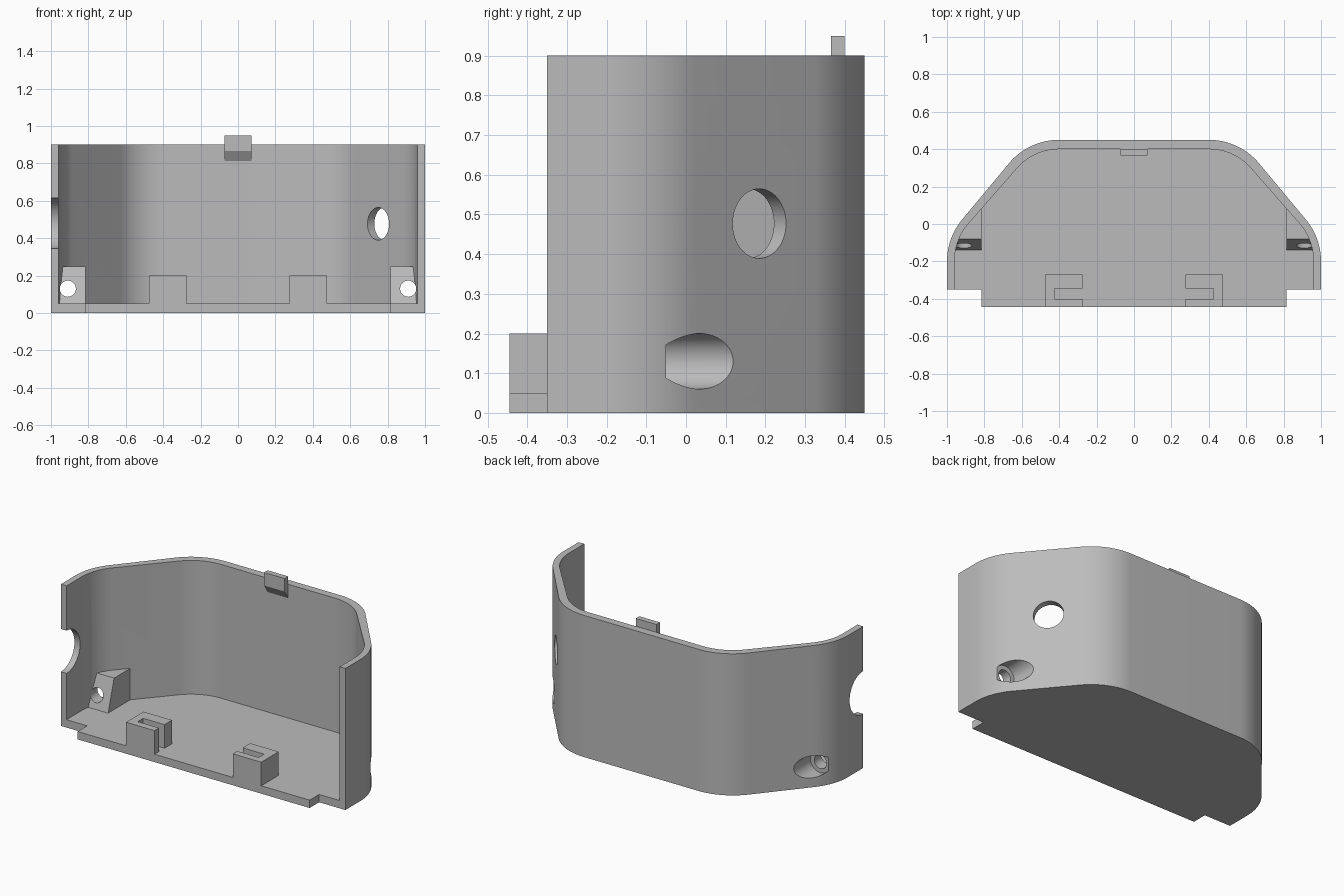
import bpy, math
from math import cos, sin, pi
from mathutils import Matrix, Vector

old = bpy.data.objects.get("Cube")
if old:
    bpy.data.objects.remove(old, do_unlink=True)

grey = bpy.data.materials.new("plain grey")
grey.use_nodes = True
grey.diffuse_color = (0.5, 0.5, 0.5, 1)
grey.node_tree.nodes["Principled BSDF"].inputs["Base Color"].default_value = grey.diffuse_color


def prism(name, outline, low, high, axis="Z"):
    """Extrude an outline along Z (outline is x, y) or X (outline is y, z)."""
    place = (lambda a, b, h: (a, b, h)) if axis == "Z" else (lambda a, b, h: (h, a, b))
    n = len(outline)
    verts = [place(a, b, h) for h in (low, high) for a, b in outline]
    faces = [tuple(reversed(range(n))), tuple(range(n, 2 * n))]
    faces += [(i, (i + 1) % n, n + (i + 1) % n, n + i) for i in range(n)]
    mesh = bpy.data.meshes.new(name)
    mesh.from_pydata(verts, [], faces)
    mesh.materials.append(grey)
    obj = bpy.data.objects.new(name, mesh)
    bpy.context.collection.objects.link(obj)
    return obj


def box(name, x, y, z):
    return prism(name, [(x[0], y[0]), (x[1], y[0]), (x[1], y[1]), (x[0], y[1])], *z)


def cylinder(name, start, end, radius):
    """Round cutter running between two points."""
    start, end = Vector(start), Vector(end)
    ring = [(radius * cos(2 * pi * i / 48), radius * sin(2 * pi * i / 48)) for i in range(48)]
    obj = prism(name, ring, 0, (end - start).length)
    turn = (end - start).to_track_quat("Z", "Y").to_matrix().to_4x4()
    obj.data.transform(Matrix.Translation(start) @ turn)
    return obj


def combine(obj, tool, operation):
    """Apply a boolean and remove the tool."""
    mod = obj.modifiers.new(operation.lower(), "BOOLEAN")
    mod.operation, mod.solver, mod.object = operation, "EXACT", tool
    bpy.context.view_layer.update()
    result = bpy.data.meshes.new_from_object(
        obj.evaluated_get(bpy.context.evaluated_depsgraph_get()))
    obj.modifiers.clear()
    obj.data = result
    bpy.data.objects.remove(tool, do_unlink=True)


def shell_outline(side_radius, back_radius, front):
    """Half-octagon plan with rounded corners, counter-clockwise."""
    slope = math.atan2(0.25, 0.30)
    steps = 16
    half = [(1, front)] if side_radius == 0.35 else [(0.65 + side_radius, front)]
    for i in range(steps + 1):
        a = (pi / 2 - slope) * i / steps
        a = a * (math.radians(39.8) / (pi / 2 - slope))
        half.append((0.65 + side_radius * cos(a), -0.2 + side_radius * sin(a)))
    for i in range(steps + 1):
        a = math.radians(39.8 + 50.2 * i / steps)
        half.append((0.4 + back_radius * cos(a), 0.1 + back_radius * sin(a)))
    return half + [(-x, y) for x, y in reversed(half)]


# Hollow housing, open at the front and top
housing = prism("housing", shell_outline(0.35, 0.35, -0.35), 0, 0.9)
combine(housing, prism("cavity", shell_outline(0.31, 0.30, -0.6), 0.05, 1.0), "DIFFERENCE")

# Floor lip in front of the walls
combine(housing, box("lip", (-0.815, 0.815), (-0.445, -0.3), (0, 0.05)), "UNION")

# Screw lugs in the side corners, with a recessed bore from outside
for s in (-1, 1):
    lug = prism("lug", [(-0.146, 0.03), (-0.08, 0.25), (0.3, 0.25), (0.3, 0.03)],
                *sorted((s * 0.815, s * 1.1)), axis="X")
    combine(lug, prism("trim", shell_outline(0.33, 0.33, -0.35), -0.1, 0.5), "INTERSECT")
    combine(housing, lug, "UNION")
    x = s * 0.91
    combine(housing, cylinder("bore", (x, -0.05, 0.13), (x, 0.4, 0.13), 0.07), "DIFFERENCE")
    combine(housing, cylinder("screw_hole", (x, -0.3, 0.13), (x, 0.0, 0.13), 0.043), "DIFFERENCE")

# Round hole through the left slanted wall
centre, out = Vector((0.785, 0.185, 0.477)), Vector((0.768, 0.64, 0))
combine(housing, cylinder("cable_hole", centre - out * 0.15, centre + out * 0.15, 0.0875), "DIFFERENCE")

# Half-round notch in the front edge of the right wall
combine(housing, cylinder("notch", (-1.2, -0.35, 0.48), (-0.8, -0.35, 0.48), 0.136), "DIFFERENCE")

# Slotted catches on the floor, open toward the middle
for s, side in ((-1, "right"), (1, "left")):
    plan = [(0.275, -0.445), (0.475, -0.445), (0.475, -0.27), (0.275, -0.27),
            (0.275, -0.345), (0.425, -0.345), (0.425, -0.4), (0.275, -0.4)]
    plan = [(s * x, y) for x, y in plan]
    catch = prism(side + "_catch", plan if s > 0 else plan[::-1], 0.05, 0.2)

# Snap tab at the top of the back wall
prism("snap_tab", [(0.4, 0.95), (0.365, 0.95), (0.365, 0.867), (0.4, 0.812)],
      -0.072, 0.072, axis="X")

# Smooth the rounded walls and keep the corners crisp
for obj in bpy.context.collection.objects:
    if obj.type == "MESH" and grey.name in obj.data.materials:
        bpy.ops.object.select_all(action="DESELECT")
        obj.select_set(True)
        bpy.context.view_layer.objects.active = obj
        bpy.ops.object.shade_smooth_by_angle(angle=math.radians(30))
